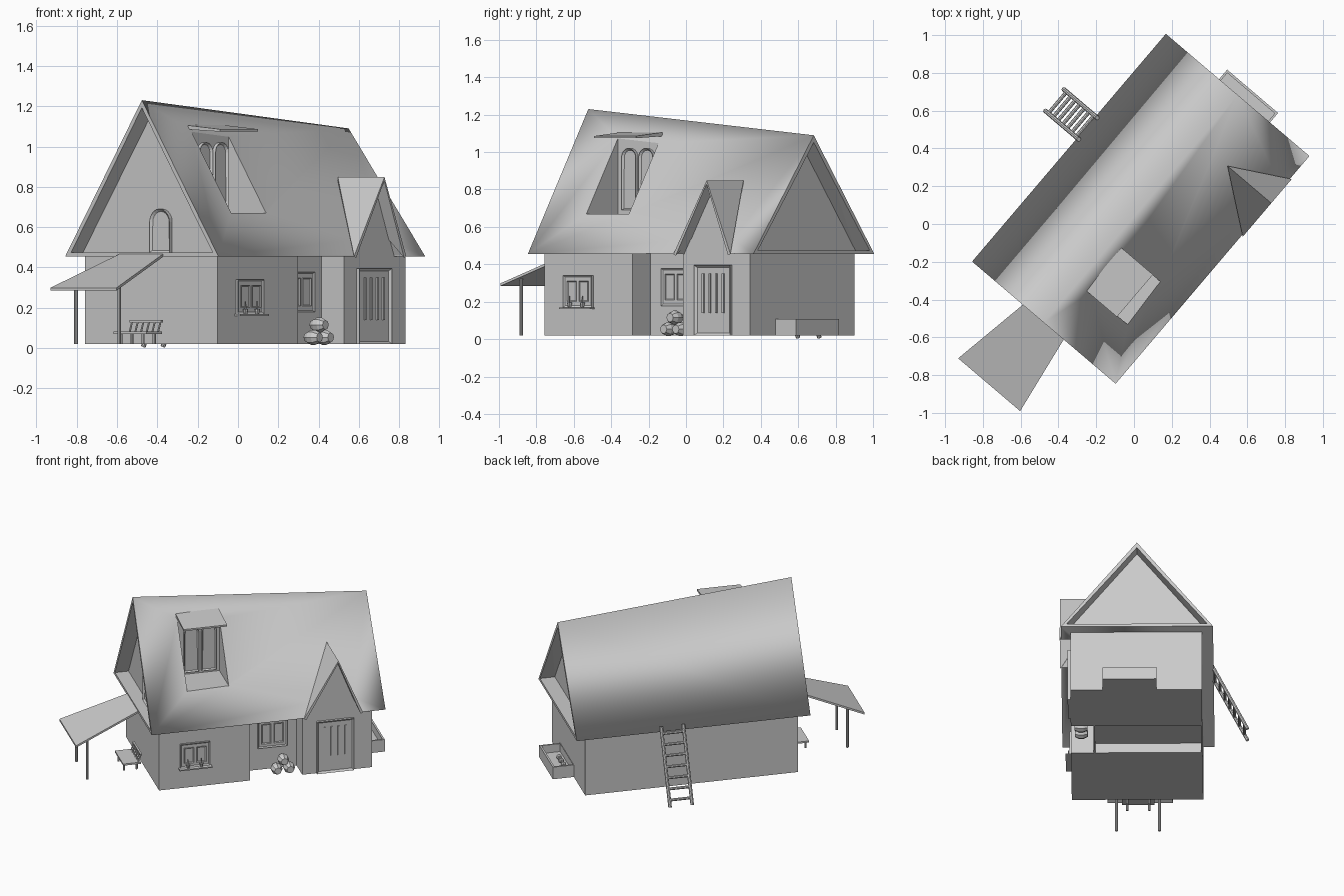
import bpy, bmesh, math
from mathutils import Matrix, Vector

if "Cube" in bpy.data.objects:
    bpy.data.objects.remove(bpy.data.objects["Cube"])

PARTS = []

def finish(name, bm, inset=None, turn=False):
    bmesh.ops.recalc_face_normals(bm, faces=bm.faces)
    if inset:  # sink the -y face to leave a raised frame
        f = min(bm.faces, key=lambda f: f.calc_center_median().y)
        bmesh.ops.inset_region(bm, faces=[f], thickness=inset[0], depth=-inset[1])
    me = bpy.data.meshes.new(name)
    bm.to_mesh(me)
    bm.free()
    ob = bpy.data.objects.new(name, me)
    bpy.context.collection.objects.link(ob)
    if turn:   # make a -y facing part face -x
        me.transform(Matrix.Rotation(-math.pi / 2, 4, 'Z'))
    PARTS.append(ob)
    return ob

def loft(name, rings, tri=False, **kw):
    bm = bmesh.new()
    vs = [[bm.verts.new(p) for p in r] for r in rings]
    n = len(rings[0])
    for a, b in zip(vs, vs[1:]):
        for i in range(n):
            bm.faces.new((a[i], a[(i + 1) % n], b[(i + 1) % n], b[i]))
    bm.faces.new(vs[0])
    bm.faces.new(vs[-1])
    if tri:
        bmesh.ops.triangulate(bm, faces=bm.faces[:])
    return finish(name, bm, **kw)

def prism_y(name, xz, y0, y1, **kw):
    return loft(name, [[(x, y, z) for x, z in xz] for y in (y0, y1)], **kw)

def box(name, x0, x1, y0, y1, z0, z1, **kw):
    return prism_y(name, [(x0, z0), (x1, z0), (x1, z1), (x0, z1)], y0, y1, **kw)

def arch(name, cx, w, z0, z1, y0, y1, **kw):
    r = w / 2
    pts = [(cx - r, z0), (cx + r, z0)]
    pts += [(cx + r * math.cos(math.pi * i / 10), z1 - r + r * math.sin(math.pi * i / 10)) for i in range(11)]
    return prism_y(name, pts, y0, y1, **kw)

def rod(name, p, q, radii, n=8):
    p, q = Vector(p), Vector(q)
    m = (q - p).to_track_quat('Z', 'Y').to_matrix()
    rings = []
    for i, r in enumerate(radii):
        c = p.lerp(q, i / (len(radii) - 1))
        rings.append([c + m @ Vector((r * math.cos(2 * math.pi * k / n), r * math.sin(2 * math.pi * k / n), 0))
                      for k in range(n)])
    return loft(name, rings)

def cut(ob, cutter):
    mod = ob.modifiers.new("cut", 'BOOLEAN')
    mod.operation, mod.object, mod.solver = 'DIFFERENCE', cutter, 'EXACT'
    bpy.context.view_layer.objects.active = ob
    bpy.ops.object.modifier_apply(modifier=mod.name)
    PARTS.remove(cutter)
    bpy.data.objects.remove(cutter)

# Walls with the recess beside the entrance, raised underside behind it
plan = [(-.642, .45), (-.642, -.412), (-.026, -.412), (-.026, -.264),
        (.328, -.264), (.328, -.412), (.8, -.412), (.8, .45)]
walls = loft("walls", [[(x, y, z) for x, y in plan] for z in (.02, .458)])
cut(walls, box("cutter", -.026, .328, -.254, .44, -.05, .09))

# Main roof: ridge falls from one gable to the other
YC, HW = .025, .499
def ridge(x):
    return 1.23 - .14 * (x + .707) / 1.58
def gable(x, inner=False):
    hw, z0, dz = (HW - .038, .475, .038) if inner else (HW, .455, 0)
    return [(x, YC - hw, z0), (x, YC + hw, z0), (x, YC, ridge(x) - dz)]
roof = loft("main_roof", [gable(-.707), gable(.876)], tri=True)
cut(roof, loft("cutter", [gable(-.75, True), gable(-.615, True)], tri=True))
cut(roof, loft("cutter", [gable(.775, True), gable(.92, True)], tri=True))
cut(roof, box("cutter", -.427, -.142, -.6, -.06, .67, 1.14))
porch = [(.34, .40), (.34, .46), (.555, .825), (.71, .46), (.71, .40)]
cut(roof, prism_y("cutter", porch, -.6, -.411))
for p in roof.data.polygons:
    p.use_smooth = .3 < p.normal.z < .95 or (p.normal.z < -.95 and p.center.z < .46)

# Roof window: flat canopy and two arched panes in the recess
loft("dormer_roof", [[(x, y, z) for y, z in
     [(-.25, 1.074), (-.25, 1.086), (-.03, 1.106), (-.03, 1.085)]] for x in (-.433, -.139)])
for cx in (-.335, -.215):
    arch("dormer_window", cx, .1, .69, 1.02, -.08, -.058, inset=(.01, .012))

# Entrance gable
prism_y("entrance_gable_wall", porch, -.412, -.2)
bm = bmesh.new()
bl, br, a, i = [bm.verts.new(p) for p in
                [(.322, -.482, .455), (.722, -.482, .455), (.555, -.482, .848), (.555, -.178, .848)]]
bm.faces.new((bl, a, i))
bm.faces.new((br, i, a))
bmesh.ops.recalc_face_normals(bm, faces=bm.faces)
if sum(f.normal.z for f in bm.faces) < 0:
    bmesh.ops.reverse_faces(bm, faces=bm.faces)
me = bpy.data.meshes.new("entrance_gable_roof")
bm.to_mesh(me)
bm.free()
ob = bpy.data.objects.new("entrance_gable_roof", me)
bpy.context.collection.objects.link(ob)
PARTS.append(ob)
sol = ob.modifiers.new("thickness", 'SOLIDIFY')
sol.thickness, sol.offset = .018, -1

# Door with vertical strips
box("door", .423, .675, -.43, -.405, .02, .395, inset=(.018, .012))
for k in range(4):
    x = .478 + k * .047
    box("door_strip", x - .006, x + .006, -.426, -.415, .14, .35)

# Side windows with sills and small pots
for cx, y, z0, h in ((-.4, -.412, .17, .17), (.162, -.264, .178, .2)):
    box("window_frame", cx - .1, cx + .1, y - .014, y + .005, z0, z0 + h, inset=(.012, .006))
    for s in (-1, 1):
        px = cx + s * .042
        box("window_pane", px - .032, px + .032, y - .014, y, z0 + .03, z0 + h - .03, inset=(.008, .005))
box("window_sill", -.51, -.29, -.45, -.405, .16, .168)
for x in (-.45, -.36):
    rod("sill_pot", (x, -.432, .168), (x, -.432, .195), [.008, .014])
    rod("sill_plant", (x, -.432, .195), (x, -.432, .23), [.004, .003], 6)

# Arched opening in the end gable
arch("gable_window", .03, .13, .475, .69, -.637, -.61, inset=(.012, .012), turn=True)

# Porch canopy on two posts
cz = [(-1.145, -.183, .248, .285), (-.7, -.112, .17, .455)]
loft("porch_canopy", [[(x, y0, z), (x, y1, z), (x, y1, z + .014), (x, y0, z + .014)] for x, y0, y1, z in cz])
for y in (-.122, .16):
    rod("porch_post", (-1.052, y, .02), (-1.052, y, .325), [.009, .009])

# Bench under the canopy
box("bench_seat", -.8, -.68, -.085, .13, .07, .082)
for x in (-.785, -.7):
    for y in (-.05, .095):
        rod("bench_leg", (x, y, .02), (x, y, .072), [.008, .008])
for k in range(6):
    y = -.07 + k * .037
    rod("bench_back_slat", (-.695, y, .078), (-.675, y, .132), [.005, .005], 6)
box("bench_back_rail", -.683, -.67, -.08, .125, .126, .138)

# Ladder leaning on the rear eave
foot, top = Vector((0, .746, .008)), Vector((0, .513, .488))
for x in (.152, .302):
    d = Vector((x, 0, 0))
    rod("ladder_rail", foot + d, top + d, [.012, .012])
for k in range(7):
    c = foot.lerp(top, .09 + k * .137)
    rod("ladder_rung", c + Vector((.152, 0, 0)), c + Vector((.302, 0, 0)), [.01, .01])

# Stacked barrels
for x, z in ((.171, .053), (.256, .053), (.216, .115)):
    rod("barrel", (x, -.387, z), (x, -.302, z), [.024, .037, .037, .024])

# Open planter with small plants by the wall
planter = box("planter_box", .79, .942, -.2, .154, .02, .107)
cut(planter, box("cutter", .803, .929, -.188, .142, .05, .2))
for k in range(3):
    bm = bmesh.new()
    c = Vector((.84, -.08 + k * .06, .065))
    bmesh.ops.create_icosphere(bm, subdivisions=1, radius=.02, matrix=Matrix.Translation(c))
    finish("planter_plant", bm)

# Turn the whole house to its diagonal placement
turn = Matrix.Rotation(math.radians(49.6), 4, 'Z')
for ob in PARTS:
    ob.data.transform(turn)
